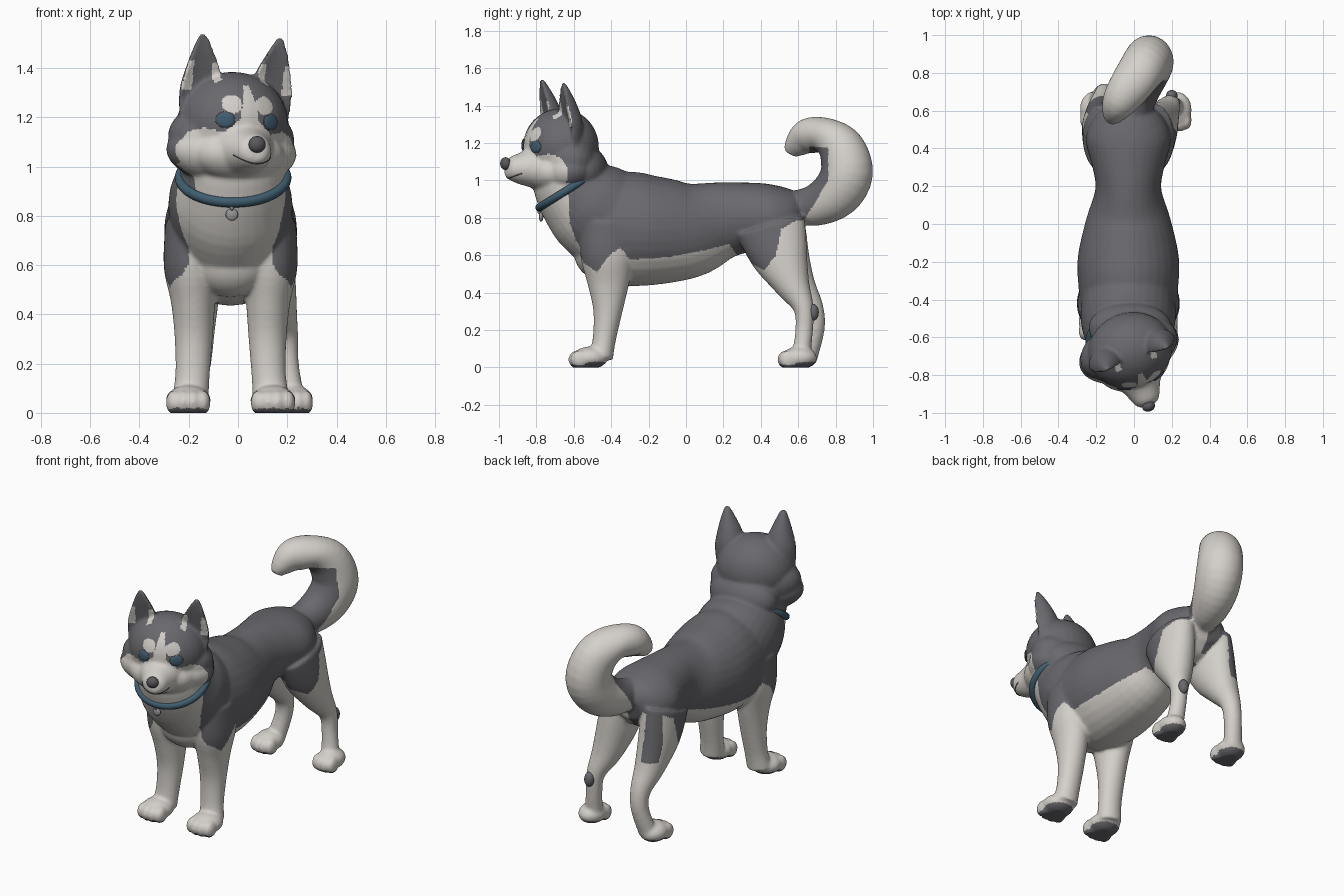
import bpy, bmesh, math
from mathutils import Vector, Matrix
from mathutils.bvhtree import BVHTree

if "Cube" in bpy.data.objects:
    bpy.data.objects.remove(bpy.data.objects["Cube"])


def material(name, rgb):
    m = bpy.data.materials.new(name)
    m.diffuse_color = (*rgb, 1)
    m.use_nodes = True
    m.node_tree.nodes["Principled BSDF"].inputs["Base Color"].default_value = m.diffuse_color
    return m


WHITE = material("cream white fur", (0.66, 0.63, 0.59))
GREY = material("dark grey fur", (0.14, 0.14, 0.155))
BLUE = material("collar blue", (0.05, 0.11, 0.16))
NOSE = material("nose charcoal", (0.1, 0.1, 0.11))
METAL = material("tag grey", (0.3, 0.3, 0.31))

CX = -0.03                       # centre line of the trunk
HEAD = (Matrix.Translation((-0.025, -0.67, 1.1)) @ Matrix.Rotation(math.radians(20), 4, 'Z')
        @ Matrix.Rotation(math.radians(3), 4, 'Y') @ Matrix.Translation((0, 0, -1.1)))
HEAD_INV = HEAD.inverted()
I4 = Matrix.Identity(4)


def spline(path, steps=4):
    """Catmull-Rom through tuples of any size."""
    out = []
    for i in range(len(path) - 1):
        p = [path[max(i - 1, 0)], path[i], path[i + 1], path[min(i + 2, len(path) - 1)]]
        for s in range(steps):
            t = s / steps
            out.append([0.5 * (2 * b + (c - a) * t + (2 * a - 5 * b + 4 * c - d) * t * t
                               + (3 * b - a - 3 * c + d) * t ** 3) for a, b, c, d in zip(*p)])
    return out + [list(path[-1])]


def tube(bm, path, mat=I4, front=1.0, n=32):
    """Loft of ellipses; path items are x, y, z, radius across, radius in depth."""
    pts = spline(path)
    rings = []
    for i, p in enumerate(pts):
        c = Vector(p[:3])
        t = (Vector(pts[min(i + 1, len(pts) - 1)][:3]) - Vector(pts[max(i - 1, 0)][:3])).normalized()
        a = (Vector((1, 0, 0)) - t * t.x).normalized()
        b = t.cross(a)
        ring = []
        for k in range(n):
            w = 2 * math.pi * k / n
            s = math.sin(w)
            ring.append(bm.verts.new(mat @ (c + a * p[3] * math.cos(w) + b * p[4] * s * (front if s < 0 else 1))))
        rings.append(ring)
    for r, q in zip(rings, rings[1:]):
        for k in range(n):
            bm.faces.new((r[k], r[(k + 1) % n], q[(k + 1) % n], q[k]))
    bm.faces.new(rings[0][::-1])
    bm.faces.new(rings[-1])


def ball(bm, c, r, mat=I4):
    bmesh.ops.create_uvsphere(bm, u_segments=28, v_segments=18, radius=1,
                              matrix=mat @ Matrix.Translation(c) @ Matrix.Diagonal((*r, 1)))


def new_object(name, bm, mats):
    me = bpy.data.meshes.new(name)
    bm.to_mesh(me)
    ob = bpy.data.objects.new(name, me)
    bpy.context.collection.objects.link(ob)
    for m in mats:
        me.materials.append(m)
    for p in me.polygons:
        p.use_smooth = True
    return ob


def ball_object(name, c, r, mat, frame=I4):
    bm = bmesh.new()
    ball(bm, c, r, frame)
    return new_object(name, bm, [mat])


# ---- dog body: overlapping lofts that are fused into one skin
bm = bmesh.new()
# trunk: y, z, half width, half height
trunk = [(-.58, .73, .13, .13), (-.46, .74, .24, .27), (-.32, .742, .265, .305), (-.17, .732, .267, .292),
         (.02, .737, .225, .258), (.18, .782, .175, .212), (.3, .80, .19, .19), (.45, .80, .225, .18),
         (.57, .80, .18, .145), (.63, .79, .09, .08)]
tube(bm, [(CX, y, z, rx, rz) for y, z, rx, rz in trunk])
# neck, breast and ruff
tube(bm, [(CX, -.40, .78, .25, .275), (CX, -.52, .87, .25, .255), (-.02, -.61, .965, .217, .207),
          (-.02, -.65, 1.08, .2, .18)])
ball(bm, (CX, -.46, .62), (.17, .14, .15))
ball(bm, (-.02, -.55, 1.05), (.222, .135, .14))
# tail
tube(bm, [(-.01, .54, .86, .08, .08), (.02, .68, .865, .105, .11), (.06, .80, .93, .125, .135),
          (.08, .86, 1.04, .13, .14), (.05, .83, 1.17, .125, .125), (-.01, .745, 1.24, .115, .095),
          (-.075, .65, 1.235, .095, .095), (-.11, .585, 1.18, .06, .065), (-.12, .56, 1.14, .03, .035)])


def paw(x, y, w):
    ball(bm, (x, y, .052), (w, .095, .06))
    for k in (-1.5, -.5, .5, 1.5):      # toes
        ball(bm, (x + k * w * .42, y - .05 - .012 * (2 - abs(k)), .042), (w * .36, .05, .05))


for s in (-1, 1):
    # front legs: side offset, y, z, radii
    tube(bm, [(CX + s * o, y, z, rx, ry) for o, y, z, rx, ry in
              [(.165, -.42, .78, .10, .15), (.16, -.42, .60, .112, .145), (.152, -.415, .45, .09, .112),
               (.15, -.418, .3, .077, .078), (.155, -.437, .15, .07, .062), (.165, -.455, .05, .075, .065)]])
    paw(CX + s * .172, -.512, .092)

# hind legs stand slightly differently
right_hind = [(.11, .45, .76, .10, .19), (.125, .50, .60, .105, .155), (.155, .57, .44, .085, .095),
              (.19, .628, .32, .055, .055), (.2, .632, .2, .047, .047), (.215, .615, .06, .055, .05)]
left_hind = [(-.17, .45, .76, .10, .19), (-.17, .51, .60, .105, .155), (-.165, .60, .44, .085, .095),
             (-.155, .675, .32, .06, .06), (-.16, .69, .21, .052, .052), (-.19, .655, .06, .055, .05)]
tube(bm, right_hind)
tube(bm, left_hind)
paw(.228, .605, .078)
paw(-.205, .61, .082)

# head: skull, temples, cheeks, jaw, muzzle, ears
ball(bm, (0, 0, 1.18), (.228, .2, .205), HEAD)
ball(bm, (0, .01, 1.115), (.268, .165, .16), HEAD)
ball(bm, (0, .0, 1.06), (.277, .16, .135), HEAD)
ball(bm, (0, -.07, 1.05), (.2, .145, .115), HEAD)
tube(bm, [(0, -.06, 1.07, .14, .125), (0, -.15, 1.068, .128, .112), (0, -.22, 1.063, .095, .088),
          (0, -.285, 1.064, .067, .062), (0, -.307, 1.066, .04, .038)], HEAD)
for s in (-1, 1):
    tube(bm, [(s * o, y, z, rx, ry) for o, y, z, rx, ry in
              [(.137, -.02, 1.2, .098, .085), (.147, -.035, 1.3, .097, .098), (.154, -.05, 1.38, .076, .088),
               (.162, -.062, 1.46, .047, .062), (.166, -.064, 1.515, .023, .035), (.167, -.06, 1.537, .01, .018)]],
         HEAD, front=-.15)

dog = new_object("dog_body", bm, [WHITE, GREY])
bpy.context.view_layer.objects.active = dog
dog.select_set(True)
rm = dog.modifiers.new("fuse", 'REMESH')
rm.mode = 'VOXEL'
rm.voxel_size = 0.0085
sm = dog.modifiers.new("soften", 'SMOOTH')
sm.factor = 0.5
sm.iterations = 12
for name in ("fuse", "soften"):
    bpy.ops.object.modifier_apply(modifier=name)


# ---- coat pattern rules
def lerp(table, v):
    for (a, fa), (b, fb) in zip(table, table[1:]):
        if v <= b:
            return fa + (fb - fa) * max(0, (v - a) / (b - a))
    return table[-1][1]


SADDLE = [(-.65, 1.2), (-.62, .77), (-.55, .56), (-.475, .51), (-.41, .6), (-.35, .64), (-.3, .575), (-.09, .59),
          (.07, .62), (.23, .66), (.28, .59), (.42, .52), (.48, .6), (.51, .74), (.58, .78), (.66, .81)]
MASK = [(0, 1.22), (.05, 1.18), (.1, 1.135), (.17, 1.15), (.22, 1.13), (.27, 1.06)]


def is_grey(p, n):
    x, y, z = p
    if z < .016 or (z < .03 and n.z < -.5):                     # soles
        return True
    if y > .52 and (z > 1.0 or (y > .6 and z > .79)):           # tail
        return z < 1.18 and (y > .66 or z < 1.05) and y < min(.76, .64 + .6 * (z - .8))
    if y < -.4 and -.53 * (y + .61) + .85 * (z - .965) > 0:     # head
        h = HEAD_INV @ p
        ax = abs(h.x)
        face = h.y < (-.05 if h.z > 1 else -.02)
        if h.z > 1.3 and ax > .085 and h.y > -.085 and (HEAD_INV.to_3x3() @ n).y < -.25:   # ear fringe
            return not (h.z < 1.42 and abs(ax - .155) > .04)
        brow = ((ax - .07) / .04) ** 2 + ((h.z - 1.25) / .038) ** 2 < 1
        stripe = ax < .012 + .2 * (1.33 - h.z) and h.z < 1.33
        return not (face and (h.z < lerp(MASK, ax) or brow or stripe))
    if y < -.38 and z < .8 and abs(x - CX) < .17:               # breast
        return False
    if z < .62 and n.x * (1 if x > CX else -1) < -.2:           # inner legs
        return False
    if x < CX and y > .56 and z > .5 and n.y > .45 and n.x < .1:   # back of left thigh
        return True
    return z > lerp(SADDLE, y)


bm = bmesh.new()
bm.from_mesh(dog.data)
for v in bm.verts:
    v.co.z = max(v.co.z, 0)
bm.normal_update()
for f in bm.faces:
    f.smooth = True
    f.material_index = int(is_grey(f.calc_center_median(), f.normal))
bm.to_mesh(dog.data)
tree = BVHTree.FromBMesh(bm)


def on_face(x, z):
    """Point and normal on the face, seen from straight ahead of the head."""
    hit = tree.ray_cast(HEAD @ Vector((x, -.8, z)), HEAD.to_3x3() @ Vector((0, 1, 0)))
    return hit[0], hit[1]


# ---- eyes, nose and mouth
for s, side in ((-1, "left"), (1, "right")):
    p, n = on_face(s * .098, 1.185)
    frame = Matrix.Translation(p) @ n.to_track_quat('Z', 'Y').to_matrix().to_4x4()
    ball_object(side + "_eye_rim", (0, 0, 0), (.04, .034, .006), NOSE, frame)
    ball_object(side + "_eye", (0, 0, .002), (.036, .03, .008), BLUE, frame)
ball_object("nose", (-.004, -.312, 1.09), (.035, .028, .034), NOSE, HEAD)

curve = bpy.data.curves.new("mouth", 'CURVE')
curve.dimensions = '3D'
curve.bevel_depth = .003
line = curve.splines.new('POLY')
line.points.add(16)
for k, pt in enumerate(line.points):
    u = (k - 8) / 8
    pt.co = (*on_face(u * .08, 1.012 + .03 * u * u)[0], 1)
curve.materials.append(NOSE)
bpy.context.collection.objects.link(bpy.data.objects.new("mouth", curve))

# ---- dark tuft on the right hock
ball_object("hock_tuft", (.2, .68, .295), (.03, .03, .045), GREY)

# ---- collar (its back sinks into the ruff) and tag
bpy.ops.mesh.primitive_torus_add(major_radius=.216, minor_radius=.021, major_segments=64, minor_segments=14,
                                 location=(-.02, -.625, .955), rotation=(math.radians(32), 0, 0))
collar = bpy.context.object
collar.name = "collar"
collar.scale = (1.0, .88, 1)
collar.data.materials.append(BLUE)
bpy.ops.object.shade_smooth()
ball_object("collar_tag", (-.025, -.775, .805), (.025, .012, .025), METAL)
ball_object("tag_ring", (-.025, -.785, .835), (.008, .01, .014), METAL)
